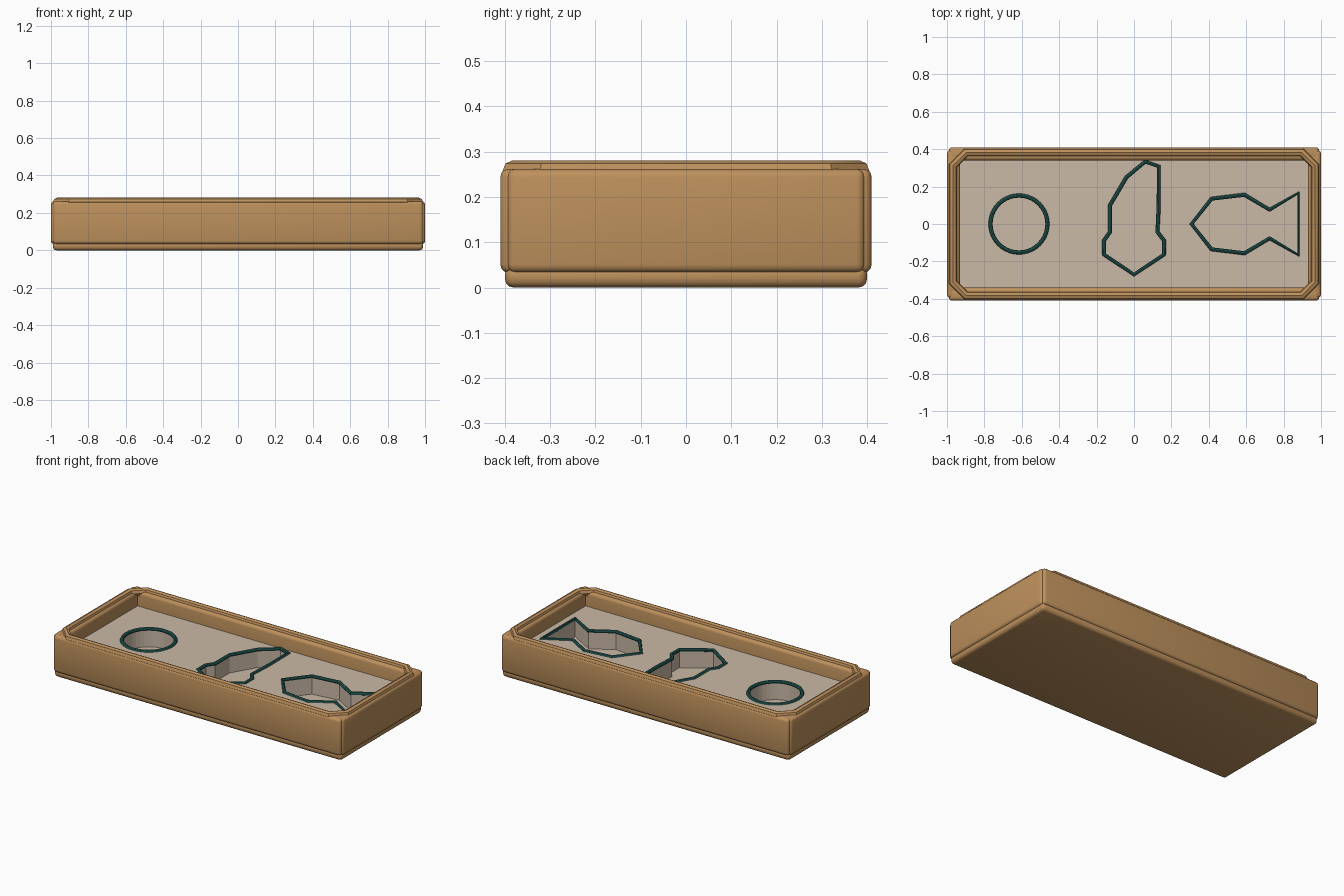
import bpy, math

if "Cube" in bpy.data.objects:
    bpy.data.objects.remove(bpy.data.objects["Cube"])


def material(name, rgb):
    m = bpy.data.materials.new(name)
    m.diffuse_color = (*rgb, 1)
    m.use_nodes = True
    m.node_tree.nodes["Principled BSDF"].inputs["Base Color"].default_value = m.diffuse_color
    return m


WOOD = material("wood", (0.51, 0.28, 0.107))
BEIGE = material("beige", (0.60, 0.49, 0.385))
TEAL = material("teal", (0.018, 0.107, 0.098))


def box(name, lo, hi, mat, bevel=0.0):
    bpy.ops.mesh.primitive_cube_add(size=1, location=[(a + b) / 2 for a, b in zip(lo, hi)])
    ob = bpy.context.object
    ob.name = name
    ob.scale = [b - a for a, b in zip(lo, hi)]
    bpy.ops.object.transform_apply(location=False, rotation=False, scale=True)
    ob.data.materials.append(mat)
    if bevel:
        mod = ob.modifiers.new("soft edges", 'BEVEL')
        mod.width = bevel
        mod.segments = 3
        bpy.ops.object.modifier_apply(modifier=mod.name)
        bpy.ops.object.shade_smooth_by_angle(angle=math.radians(35))
    return ob


def curve(name, loops, z, mat, radius=0.0, extrude=0.0):
    """Closed outlines made into a tube (radius) or a filled slab (extrude)."""
    cu = bpy.data.curves.new(name, 'CURVE')
    cu.dimensions = '2D' if extrude else '3D'
    cu.fill_mode = 'BOTH' if extrude else 'FULL'
    cu.extrude = extrude
    cu.bevel_depth = radius
    cu.bevel_resolution = 2
    for pts in loops:
        sp = cu.splines.new('POLY')
        sp.points.add(len(pts) - 1)
        for p, (x, y) in zip(sp.points, pts):
            p.co = (x, y, 0, 1)
        sp.use_cyclic_u = True
        sp.use_smooth = False
    ob = bpy.data.objects.new(name, cu)
    ob.location.z = z
    bpy.context.collection.objects.link(ob)
    cu.materials.append(mat)
    bpy.ops.object.select_all(action='DESELECT')
    ob.select_set(True)
    bpy.context.view_layer.objects.active = ob
    bpy.ops.object.convert(target='MESH')
    if radius:
        bpy.ops.object.shade_smooth_by_angle(angle=math.radians(35))
    return bpy.context.object


# Tray base and walls
box("tray_base", (-0.99, -0.40, 0), (0.99, 0.40, 0.05), WOOD, 0.02)
for s, n in ((-1, "front"), (1, "back")):
    ys = sorted((s * 0.34, s * 0.41))
    box(n + "_wall", (-0.99, ys[0], 0.033), (0.99, ys[1], 0.262), WOOD, 0.018)
for s, n in ((-1, "left"), (1, "right")):
    xs = sorted((s * 0.93, s * 1.0))
    box(n + "_wall", (xs[0], -0.395, 0.033), (xs[1], 0.395, 0.262), WOOD, 0.018)

# Rounded rim with clipped corners
X, Y, C = 0.967, 0.383, 0.07
rim = [(-X + C, -Y), (X - C, -Y), (X, -Y + C), (X, Y - C),
       (X - C, Y), (-X + C, Y), (-X, Y - C), (-X, -Y + C)]
curve("rim", [rim], 0.257, WOOD, radius=0.024)

# Cutout outlines
circle = [(-0.615 + 0.152 * math.cos(i * math.tau / 40), 0.152 * math.sin(i * math.tau / 40))
          for i in range(40)]
bottle = [(0.06, 0.333), (0.132, 0.308), (0.132, 0.1), (0.125, -0.043), (0.16, -0.088),
          (0.16, -0.163), (0, -0.27), (-0.16, -0.163), (-0.16, -0.088), (-0.128, -0.043),
          (-0.128, 0.1), (-0.04, 0.25)]
fish = [(0.308, 0), (0.415, 0.135), (0.59, 0.156), (0.725, 0.076), (0.88, 0.166),
        (0.88, -0.166), (0.725, -0.076), (0.59, -0.156), (0.415, -0.135)]
cutouts = {"round": circle, "bottle": bottle, "fish": fish}

# Insert panel with three wells, and the floor below it
sheet = [(-0.935, -0.345), (0.935, -0.345), (0.935, 0.345), (-0.935, 0.345)]
curve("insert_panel", [sheet, *cutouts.values()], 0.117, BEIGE, extrude=0.057)
box("well_floor", (-0.935, -0.345, 0.035), (0.935, 0.345, 0.062), BEIGE)

# Teal edging around each well
for n, pts in cutouts.items():
    curve(n + "_edging", [pts], 0.174, TEAL, radius=0.011)
